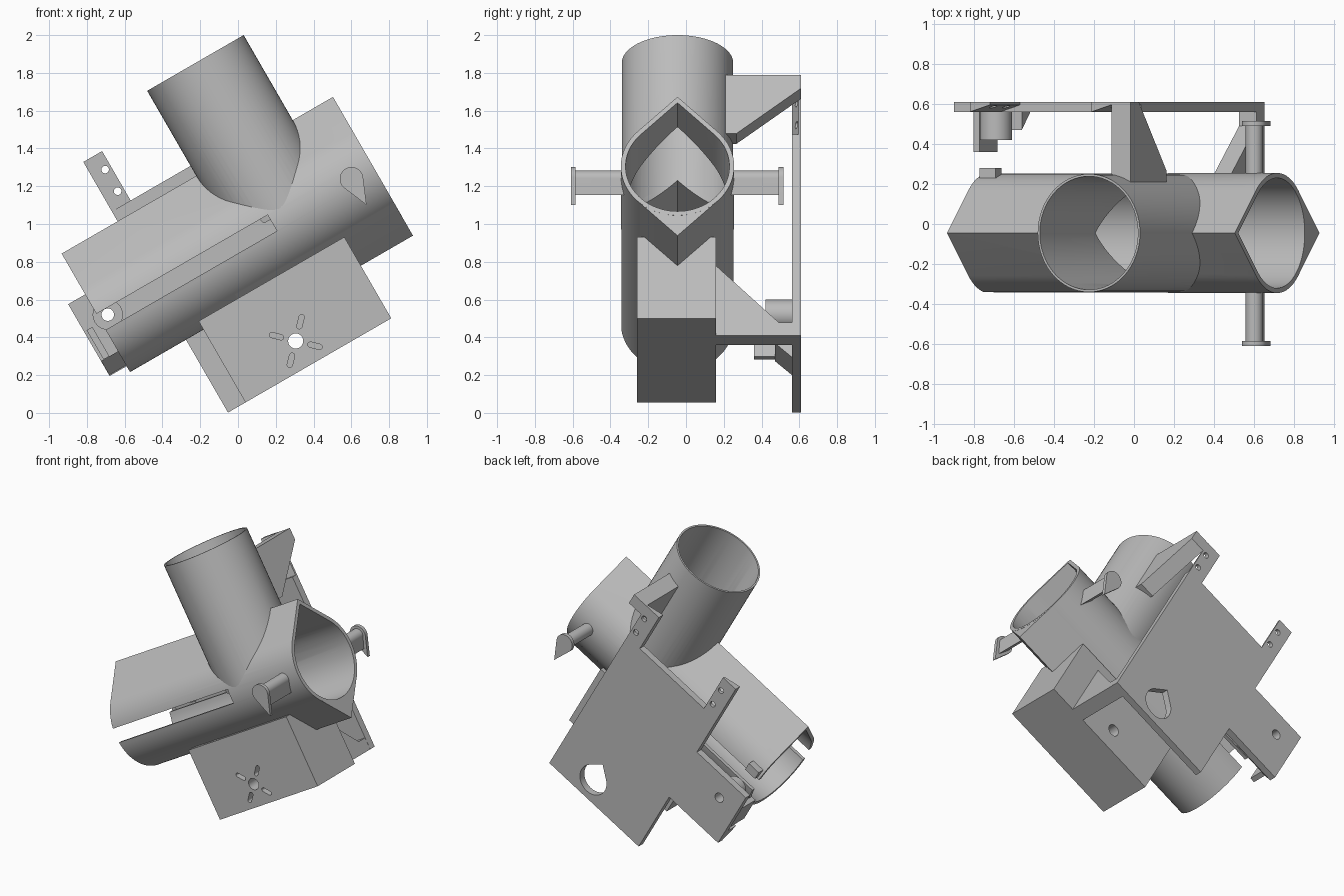
import bpy, bmesh, math
from mathutils import Matrix, Vector

if "Cube" in bpy.data.objects:
    bpy.data.objects.remove(bpy.data.objects["Cube"])

grey = bpy.data.materials.new("plain grey")
grey.use_nodes = True
COLOR = (0.5, 0.5, 0.5, 1)
grey.diffuse_color = COLOR
grey.node_tree.nodes["Principled BSDF"].inputs["Base Color"].default_value = COLOR

# Everything is laid out along the main tube (u), depth (y) and branch (v), then tilted
TILT = Matrix.Rotation(math.radians(-30), 4, 'Y')
PLACE = {'u': lambda a, b, t: Vector((t, a, b)),
         'y': lambda a, b, t: Vector((a, t, b)),
         'v': lambda a, b, t: Vector((a, b, t))}
YC, VC, BU = -0.045, 0.773, 0.731      # tube centre depth, tube axis height, branch position
parts = []


def prism(name, pts, axis, lo, hi, part=True):
    """Extrude a flat outline along one local axis."""
    bm = bmesh.new()
    face = bm.faces.new([bm.verts.new(TILT @ PLACE[axis](a, b, lo)) for a, b in pts])
    ext = bmesh.ops.extrude_face_region(bm, geom=[face], use_keep_orig=True)
    step = TILT.to_3x3() @ (PLACE[axis](0, 0, hi) - PLACE[axis](0, 0, lo))
    bmesh.ops.translate(bm, vec=step, verts=[g for g in ext["geom"] if isinstance(g, bmesh.types.BMVert)])
    bmesh.ops.recalc_face_normals(bm, faces=bm.faces)
    me = bpy.data.meshes.new(name)
    bm.to_mesh(me)
    bm.free()
    me.materials.append(grey)
    ob = bpy.data.objects.new(name, me)
    bpy.context.collection.objects.link(ob)
    if part:
        parts.append(ob)
    else:
        ob.hide_render = True
    return ob


def rect(a0, a1, b0, b1):
    return [(a0, b0), (a1, b0), (a1, b1), (a0, b1)]


def round_pts(a, b, r, n=64):
    return [(a + r * math.cos(2 * math.pi * i / n), b + r * math.sin(2 * math.pi * i / n)) for i in range(n)]


def drop(a, b, r, tip=None, way=1, n=56):
    """Teardrop outline with its point up (way=1) or down (way=-1)."""
    tip = tip or r * math.sqrt(2)
    half = math.acos(r / tip)
    pts = [(a, b + way * tip)]
    for i in range(n + 1):
        t = half + (2 * math.pi - 2 * half) * i / n
        pts.append((a + r * math.sin(t), b + way * r * math.cos(t)))
    return pts


def pill(a, b, angle, length, width, n=8):
    """Rounded slot outline, turned by an angle."""
    pts = []
    for end in (1, -1):
        for i in range(n + 1):
            t = math.pi * (i / n - 0.5) + (0 if end == 1 else math.pi)
            x, y = end * length / 2 + width * math.cos(t), width * math.sin(t)
            pts.append((a + x * math.cos(angle) - y * math.sin(angle),
                        b + x * math.sin(angle) + y * math.cos(angle)))
    return pts


def cut(ob, tools):
    for tool in tools:
        m = ob.modifiers.new("cut", 'BOOLEAN')
        m.operation, m.solver, m.object = 'DIFFERENCE', 'EXACT', tool


# Cutters
main_bore = prism("main_bore", drop(YC, VC, 0.275), 'u', -0.6, 1.5, False)
branch_bore = prism("branch_bore", round_pts(BU, YC, 0.283), 'v', VC, 2, False)
slot = prism("side_slot", rect(-0.6, 0.66, 0.731, 0.829), 'y', -0.5, 0.4, False)
shaft_hole = prism("shaft_hole", round_pts(0.455, 0.177, 0.04, 32), 'y', -0.5, 0.5, False)
plate_hole = prism("plate_hole", drop(0.455, 0.177, 0.105), 'y', 0.5, 0.7, False)
boss_hole = prism("boss_hole", round_pts(-0.337, 0.795, 0.033, 32), 'y', 0.3, 0.7, False)
bores = [main_bore, branch_bore]

# Main tube with peaked roof, and the peaked underside on its right part
tube = prism("main_tube", drop(YC, VC, 0.3), 'u', -0.387, 1.272)
cut(tube, bores + [slot])
keel = prism("tube_keel", drop(YC, VC, 0.2995, way=-1), 'u', 0.3, 1.2715)
cut(keel, bores + [slot])

# Branch tube
branch = prism("branch_tube", round_pts(BU, YC, 0.295), 'v', 0.8, 1.717)
cut(branch, bores)

# Motor box with shaft hole and four radial slots
box = prism("motor_box", rect(0.062, 0.953, 0.028, 0.525), 'y', -0.26, 0.16)
screw_slots = []
for i in range(4):
    t = math.radians(46 + 90 * i)
    outline = pill(0.455 + 0.105 * math.cos(t), 0.177 + 0.105 * math.sin(t), t, 0.05, 0.014)
    screw_slots.append(prism("screw_slot", outline, 'y', -0.4, -0.2, False))
cut(box, [main_bore, shaft_hole] + screw_slots)
cutters = bores + [slot, shaft_hole, plate_hole, boss_hole] + screw_slots

# Back plate with a side tab
outline = [(-0.045, 0.028), (0.77, 0.028), (0.77, 1.258), (-0.045, 1.258),
           (-0.045, 0.948), (-0.491, 0.948), (-0.491, 0.509), (-0.045, 0.509)]
plate = prism("back_plate", outline, 'y', 0.56, 0.61)
cut(plate, [plate_hole, boss_hole])

# Two tapered upper tabs, each with a pair of screw holes
for side, u in (("left", 0.655), ("right", -0.045)):
    tab = prism(side + "_upper_tab", [(u, 0.56), (u + 0.115, 0.595), (u + 0.115, 0.61), (u, 0.61)],
                'v', 1.258, 1.56)
    holes = [prism("tab_hole", round_pts(u + 0.08, v, 0.02, 20), 'y', 0.5, 0.7, False) for v in (1.335, 1.467)]
    cutters += holes
    cut(tab, holes)

# Arm from branch to plate, and gusset beam from box to plate
arm = prism("upper_arm", [(0.2, 1.559), (0.61, 1.559), (0.61, 1.477), (0.267, 1.2), (0.2, 1.2)],
            'u', 0.77, 0.88)
cut(arm, bores)
prism("lower_gusset", [(0.15, 0.028), (0.57, 0.028), (0.57, 0.11), (0.49, 0.11), (0.15, 0.465)],
      'u', 0.67, 0.769)

# Boss, stop and brace on the side tab, catch on the tube
boss = prism("pivot_boss", round_pts(-0.337, 0.795, 0.08, 40), 'y', 0.42, 0.57)
cut(boss, [boss_hole])
prism("side_stop", rect(-0.475, -0.44, 0.6, 0.78), 'y', 0.36, 0.57)
prism("side_brace", [(0.565, 0.51), (0.47, 0.6), (0.565, 0.6)], 'u', -0.49, -0.3)
prism("tube_catch", rect(-0.37, -0.28, 0.84, 0.9), 'y', 0.23, 0.28)

# Side posts with teardrop end flanges
for side, y0, y1, y2 in (("front", -0.3, -0.585, -0.61), ("back", 0.2, 0.49, 0.515)):
    post = prism(side + "_post", drop(1.14, VC, 0.043, 0.1, -1), 'y', y0, y1)
    cut(post, [main_bore])
    prism(side + "_post_flange", drop(1.14, VC, 0.062, 0.16, -1), 'y', y1, y2)

# Bake the cuts and drop the helpers
bpy.context.view_layer.update()
deps = bpy.context.evaluated_depsgraph_get()
baked = [(ob, bpy.data.meshes.new_from_object(ob.evaluated_get(deps))) for ob in parts]
for ob, me in baked:
    ob.modifiers.clear()
    ob.data = me
for tool in cutters:
    bpy.data.objects.remove(tool)
bpy.context.view_layer.update()

# Smooth the round walls, keep the edges sharp
bpy.ops.object.select_all(action='DESELECT')
for ob in parts:
    ob.select_set(True)
bpy.context.view_layer.objects.active = tube
bpy.ops.object.shade_smooth_by_angle(angle=math.radians(30))
